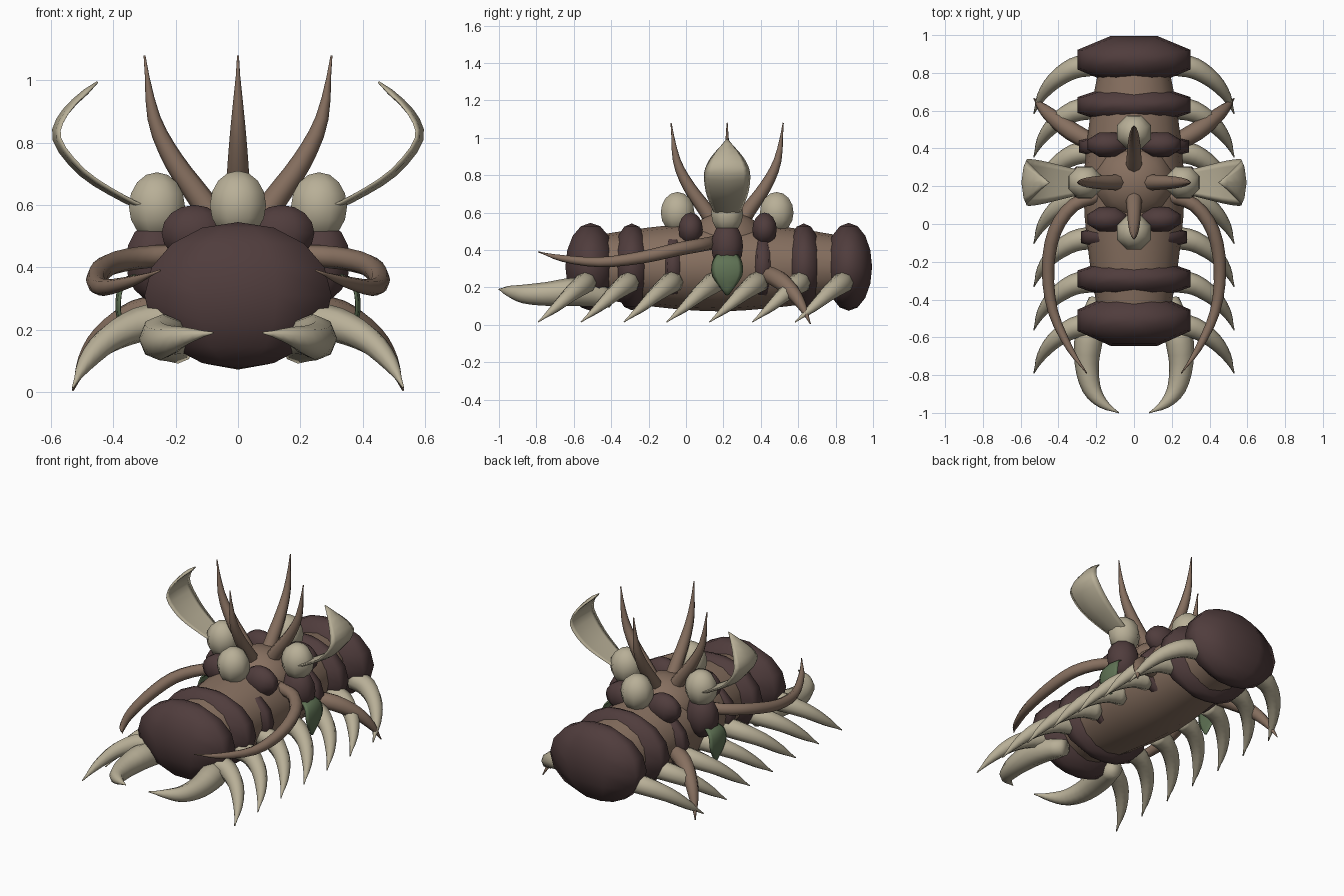
import bpy, bmesh, math
from mathutils import Vector, Matrix

if "Cube" in bpy.data.objects:
    bpy.data.objects.remove(bpy.data.objects["Cube"])


def material(name, rgb):
    m = bpy.data.materials.new(name)
    m.use_nodes = True
    m.diffuse_color = (*rgb, 1)
    bsdf = m.node_tree.nodes["Principled BSDF"]
    bsdf.inputs["Base Color"].default_value = (*rgb, 1)
    return m


SHELL = material("dark shell", (0.08, 0.046, 0.046))
FLESH = material("tan flesh", (0.24, 0.16, 0.115))
BONE = material("pale bone", (0.48, 0.43, 0.31))
GREEN = material("moss green", (0.115, 0.17, 0.09))


def finish(bm, name, mat):
    bmesh.ops.recalc_face_normals(bm, faces=bm.faces)
    for f in bm.faces:
        f.smooth = True
    me = bpy.data.meshes.new(name)
    bm.to_mesh(me)
    bm.free()
    me.materials.append(mat)
    ob = bpy.data.objects.new(name, me)
    bpy.context.collection.objects.link(ob)
    return ob


def blob(name, centre, size, mat, segments=8):
    """Low-poly ellipsoid, poles up, with flat sides facing the axes."""
    bm = bmesh.new()
    bmesh.ops.create_uvsphere(bm, u_segments=segments, v_segments=8, radius=1)
    half = math.pi / segments
    k = 1 / math.cos(half)
    fit = Matrix.Diagonal((size[0] * k, size[1] * k, size[2], 1))
    bm.transform(Matrix.Translation(centre) @ fit @ Matrix.Rotation(half, 4, "Z"))
    return finish(bm, name, mat)


def spline(pts, steps):
    """Catmull-Rom samples through equal-length tuples."""
    p = [Vector(q) for q in pts]
    p = [2 * p[0] - p[1]] + p + [2 * p[-1] - p[-2]]
    out = []
    for a, b, c, d in zip(p, p[1:], p[2:], p[3:]):
        for i in range(steps):
            t = i / steps
            out.append((2 * b + (c - a) * t + (2 * a - 5 * b + 4 * c - d) * t * t
                        + (3 * b - a - 3 * c + d) * t ** 3) / 2)
    return out + [p[-2]]


def tube(name, pts, mat, side=1, hint=(0, 0, 1), flat=None, cup=0, sides=8, steps=3):
    """Tapered sweep; each point is x, y, z, radius. flat sets a fixed thickness."""
    bm = bmesh.new()
    path = spline(pts, steps)
    rings = []
    for i, q in enumerate(path):
        t = (path[min(i + 1, len(path) - 1)] - path[max(i - 1, 0)]).to_3d().normalized()
        u = Vector(hint)
        u = (u - t * u.dot(t)).normalized()
        v = t.cross(u)
        r = max(q[3], 0.003)
        ring = []
        for j in range(sides):
            a = 2 * math.pi * j / sides
            w = math.cos(a)
            depth = math.sin(a) * (min(flat, r) if flat else r) + cup * w * w * r
            co = q.to_3d() + u * w * r + v * depth
            co.x *= side
            ring.append(bm.verts.new(co))
        rings.append(ring)
    for a, b in zip(rings, rings[1:]):
        for j in range(sides):
            k = (j + 1) % sides
            bm.faces.new((a[j], a[k], b[k], b[j]))
    bm.faces.new(rings[0])
    bm.faces.new(rings[-1])
    return finish(bm, name, mat)


# Soft body with a hump that carries the horns
tube("body", [(0, -0.6, 0.31, 0.15), (0, -0.2, 0.31, 0.21), (0, 0.17, 0.31, 0.238),
              (0, 0.55, 0.31, 0.21), (0, 0.92, 0.31, 0.15)], FLESH, sides=16).scale.x = 1.12
blob("back_hump", (0, 0.22, 0.44), (0.21, 0.2, 0.17), FLESH, 12)

# Shell rings, front to back
for i, (y, rx, ry, rz) in enumerate([
        (-0.51, 0.3, 0.135, 0.235), (-0.29, 0.3, 0.105, 0.232), (-0.07, 0.28, 0.075, 0.2),
        (0.41, 0.29, 0.075, 0.2), (0.63, 0.3, 0.1, 0.232), (0.87, 0.3, 0.125, 0.235)]):
    blob(f"shell_ring_{i + 1}", (0, y, 0.31), (rx, ry, rz), SHELL)

# Bone knobs on the midline
blob("front_knob", (0, -0.045, 0.6), (0.09, 0.09, 0.11), BONE)
blob("rear_knob", (0, 0.485, 0.6), (0.09, 0.09, 0.11), BONE)

# Four horns around the hump
horn = [(0.06, 0, 0.53, 0.045), (0.12, 0, 0.62, 0.04), (0.205, 0, 0.74, 0.033),
        (0.27, 0, 0.88, 0.021), (0.3, 0, 1.08, 0)]
for i, name in enumerate(("left_horn", "rear_horn", "right_horn", "front_horn")):
    ob = tube(name, horn, FLESH, hint=(0, 1, 0))
    ob.location.y = 0.22
    ob.rotation_euler.z = i * math.pi / 2

for s, label in ((1, "left"), (-1, "right")):
    # Shoulder with its knob, fan and hanging leaf
    blob(f"{label}_shoulder", (s * 0.265, 0.22, 0.42), (0.095, 0.085, 0.13), SHELL)
    blob(f"{label}_knob", (s * 0.26, 0.22, 0.595), (0.09, 0.085, 0.11), BONE)
    tube(f"{label}_fan", [(0.27, 0.22, 0.575, 0.06), (0.37, 0.22, 0.62, 0.085),
                          (0.5, 0.22, 0.7, 0.115), (0.585, 0.22, 0.81, 0.123),
                          (0.555, 0.22, 0.9, 0.09), (0.45, 0.22, 0.995, 0)],
         BONE, s, (0, 1, 0), 0.01, 0.15)
    tube(f"{label}_leaf", [(0.33, 0.22, 0.38, 0.06), (0.375, 0.22, 0.34, 0.08),
                           (0.385, 0.22, 0.26, 0.08), (0.36, 0.22, 0.16, 0.01)],
         GREEN, s, (0, 1, 0), 0.008, -0.1)

    # Shell lobes on the back
    for y, place in ((0.025, "front"), (0.42, "rear")):
        blob(f"{label}_{place}_lobe", (s * 0.14, y, 0.51), (0.105, 0.065, 0.09), SHELL)

    # Walking legs
    for i in range(7):
        y = -0.79 + i * 0.229
        tube(f"{label}_leg_{i + 1}", [(0.22, y + 0.26, 0.23, 0.06), (0.32, y + 0.24, 0.215, 0.056),
                                      (0.42, y + 0.175, 0.165, 0.044),
                                      (0.49, y + 0.09, 0.09, 0.026), (0.53, y, 0.015, 0)],
             BONE, s)

    # Mandible, feeler and rear spur
    tube(f"{label}_mandible", [(0.19, -0.4, 0.14, 0.05), (0.235, -0.58, 0.175, 0.075),
                               (0.25, -0.74, 0.165, 0.064), (0.225, -0.87, 0.165, 0.05),
                               (0.165, -0.95, 0.18, 0.028), (0.08, -1, 0.19, 0)], BONE, s)
    tube(f"{label}_feeler", [(0.18, 0.15, 0.44, 0.035), (0.32, 0.1, 0.43, 0.036),
                             (0.42, -0.04, 0.405, 0.036), (0.455, -0.24, 0.36, 0.033),
                             (0.43, -0.46, 0.335, 0.027), (0.34, -0.66, 0.355, 0.018),
                             (0.25, -0.79, 0.39, 0)], FLESH, s)
    tube(f"{label}_rear_spur", [(0.2, 0.42, 0.275, 0.045), (0.33, 0.49, 0.245, 0.05),
                                (0.43, 0.565, 0.18, 0.04), (0.49, 0.62, 0.1, 0.025),
                                (0.53, 0.665, 0.005, 0)], FLESH, s)
